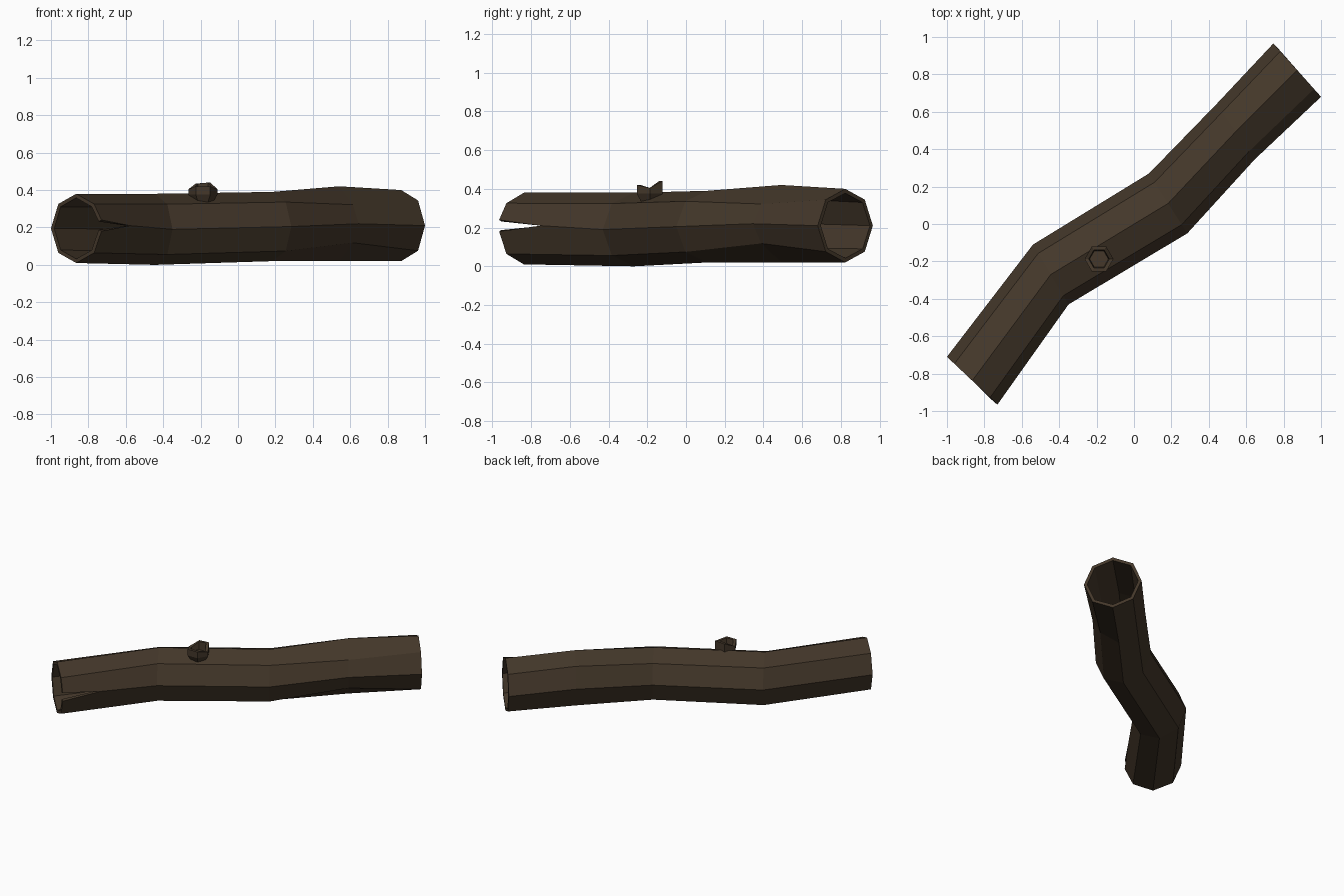
import bpy, bmesh
from math import cos, sin, pi
from mathutils import Vector

if "Cube" in bpy.data.objects:
    bpy.data.objects.remove(bpy.data.objects["Cube"])

bark = bpy.data.materials.new("bark")
bark.diffuse_color = (0.058, 0.039, 0.023, 1)
bark.use_nodes = True
bark.node_tree.nodes["Principled BSDF"].inputs["Base Color"].default_value = bark.diffuse_color


def finish(name, bm):
    me = bpy.data.meshes.new(name)
    bm.to_mesh(me)
    bm.free()
    ob = bpy.data.objects.new(name, me)
    bpy.context.collection.objects.link(ob)
    me.materials.append(bark)
    return ob


# Hollow log: octagonal rings given by left point, right point, bottom z, top z
rings = [
    ((-1.0, -0.71), (-0.73, -0.965), 0.01, 0.38),
    ((-0.54, -0.11), (-0.35, -0.43), 0.0, 0.38),
    ((0.08, 0.27), (0.285, -0.05), 0.02, 0.39),
    ((0.44, 0.64), (0.645, 0.345), 0.02, 0.42),
    ((0.745, 0.965), (1.0, 0.68), 0.02, 0.40),
]
N = 8
bm = bmesh.new()
loops = []
for k, (l, r, z0, z1) in enumerate(rings):
    left, right = Vector((*l, 0)), Vector((*r, 0))
    mid, half = (left + right) / 2, (right - left) / 2
    loop = []
    for i in range(N):
        a = 2 * pi * i / N
        s = sin(a)
        if k == 3 and i in (1, 7):      # pinched flank on the long segment
            s *= 0.72
        p = mid + half * cos(a)
        p.z = (z0 + z1) / 2 + s * (z1 - z0) / 2
        loop.append(bm.verts.new(p))
    loops.append(loop)

# Split in the right flank at the front end
a0, b0 = loops[0][0], loops[1][0]
apex = bm.verts.new(a0.co.lerp(b0.co, 0.4))
apex.co.z = 0.21
upper = bm.verts.new((a0.co.x, a0.co.y, 0.24))
a0.co.z = 0.18
for k in range(len(loops) - 1):
    A, B = loops[k], loops[k + 1]
    for i in range(N):
        j = (i + 1) % N
        if k == 0 and i == 0:
            f = (upper, apex, B[0], B[1], A[1])
        elif k == 0 and i == N - 1:
            f = (A[i], B[i], B[0], apex, A[0])
        else:
            f = (A[i], B[i], B[j], A[j])
        bm.faces.new(f)
log = finish("hollow_log", bm)
wall = log.modifiers.new("wall", 'SOLIDIFY')
wall.thickness = 0.02
wall.offset = -1
wall.use_even_offset = True

# Broken branch stub: hexagonal, flared, with uneven rim and a shallow hollow
cx, cy = -0.187, -0.187
rim = [0.405, 0.44, 0.435, 0.405, 0.42, 0.42]
profile = [(0.05, 0.33), (0.077, 0.375), (0.077, None), (0.055, None), (0.05, 0.38)]
bm = bmesh.new()
prev = None
for rad, z in profile:
    cur = [bm.verts.new((cx + rad * cos(i * pi / 3), cy + rad * sin(i * pi / 3),
                         rim[i] if z is None else z)) for i in range(6)]
    if prev:
        for i in range(6):
            j = (i + 1) % 6
            bm.faces.new((prev[i], prev[j], cur[j], cur[i]))
    prev = cur
bm.faces.new(prev)
finish("branch_stub", bm)
